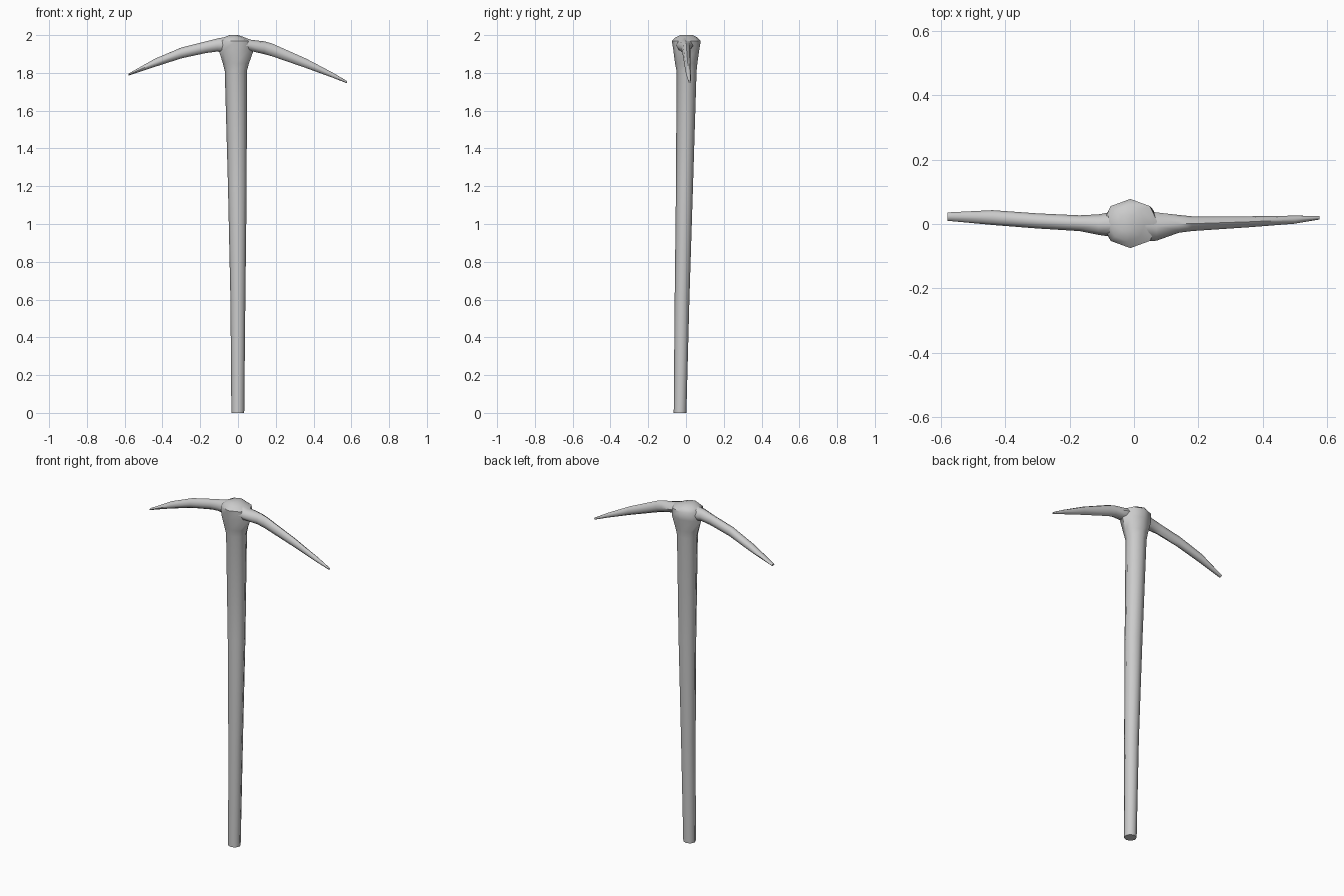
import bpy, bmesh, math

if "Cube" in bpy.data.objects:
    bpy.data.objects.remove(bpy.data.objects["Cube"])


def loft(name, rings):
    """Skin a list of equal-length point rings and cap both ends."""
    bm = bmesh.new()
    loops = [[bm.verts.new(p) for p in ring] for ring in rings]
    n = len(loops[0])
    for a, b in zip(loops, loops[1:]):
        for i in range(n):
            j = (i + 1) % n
            bm.faces.new((a[i], a[j], b[j], b[i]))
    bm.faces.new(loops[0])
    bm.faces.new(loops[-1])
    bmesh.ops.recalc_face_normals(bm, faces=bm.faces)
    mesh = bpy.data.meshes.new(name)
    bm.to_mesh(mesh)
    bm.free()
    obj = bpy.data.objects.new(name, mesh)
    bpy.context.collection.objects.link(obj)
    bpy.ops.object.select_all(action='DESELECT')
    obj.select_set(True)
    bpy.context.view_layer.objects.active = obj
    bpy.ops.object.shade_smooth_by_angle(angle=math.radians(50))
    return obj


def oval(a0, a1, b0, b1, n=8):
    """Low-sided oval touching the given limits on two axes."""
    ring = []
    for i in range(n):
        t = 2 * math.pi * i / n
        ring.append(((a0 + a1) / 2 + (a1 - a0) / 2 * math.cos(t),
                     (b0 + b1) / 2 + (b1 - b0) / 2 * math.sin(t)))
    return ring


# Handle flaring into the hub: z, x limits, y limits
handle = [
    (0.00, -0.035, 0.033, -0.065, 0.002),
    (0.60, -0.040, 0.039, -0.060, 0.018),
    (1.20, -0.053, 0.046, -0.053, 0.037),
    (1.81, -0.070, 0.047, -0.050, 0.056),
    (1.85, -0.080, 0.058, -0.058, 0.060),
    (1.92, -0.102, 0.083, -0.067, 0.070),
    (1.97, -0.098, 0.075, -0.075, 0.078),
    (1.988, -0.075, 0.035, -0.055, 0.060),
    (2.00, -0.045, 0.000, -0.030, 0.035),
]
loft("handle", [[(x, y, z) for x, y in oval(x0, x1, y0, y1)]
                for z, x0, x1, y0, y1 in handle])

# Pick arms: x, y limits, z limits
left_arm = [
    (-0.03, -0.045, 0.045, 1.900, 1.997),
    (-0.11, -0.034, 0.030, 1.913, 1.982),
    (-0.17, -0.022, 0.027, 1.905, 1.967),
    (-0.30, -0.014, 0.033, 1.877, 1.934),
    (-0.44, -0.003, 0.043, 1.832, 1.875),
    (-0.58, 0.010, 0.036, 1.786, 1.796),
]
right_arm = [
    (0.01, -0.055, 0.050, 1.900, 1.995),
    (0.07, -0.052, 0.036, 1.915, 1.975),
    (0.14, -0.027, 0.028, 1.899, 1.967),
    (0.18, -0.022, 0.024, 1.888, 1.956),
    (0.36, -0.010, 0.024, 1.826, 1.876),
    (0.50, 0.001, 0.026, 1.775, 1.802),
    (0.577, 0.014, 0.025, 1.745, 1.757),
]
for name, arm in (("left_pick_arm", left_arm), ("right_pick_arm", right_arm)):
    loft(name, [[(x, y, z) for y, z in oval(y0, y1, z0, z1)]
                for x, y0, y1, z0, z1 in arm])
